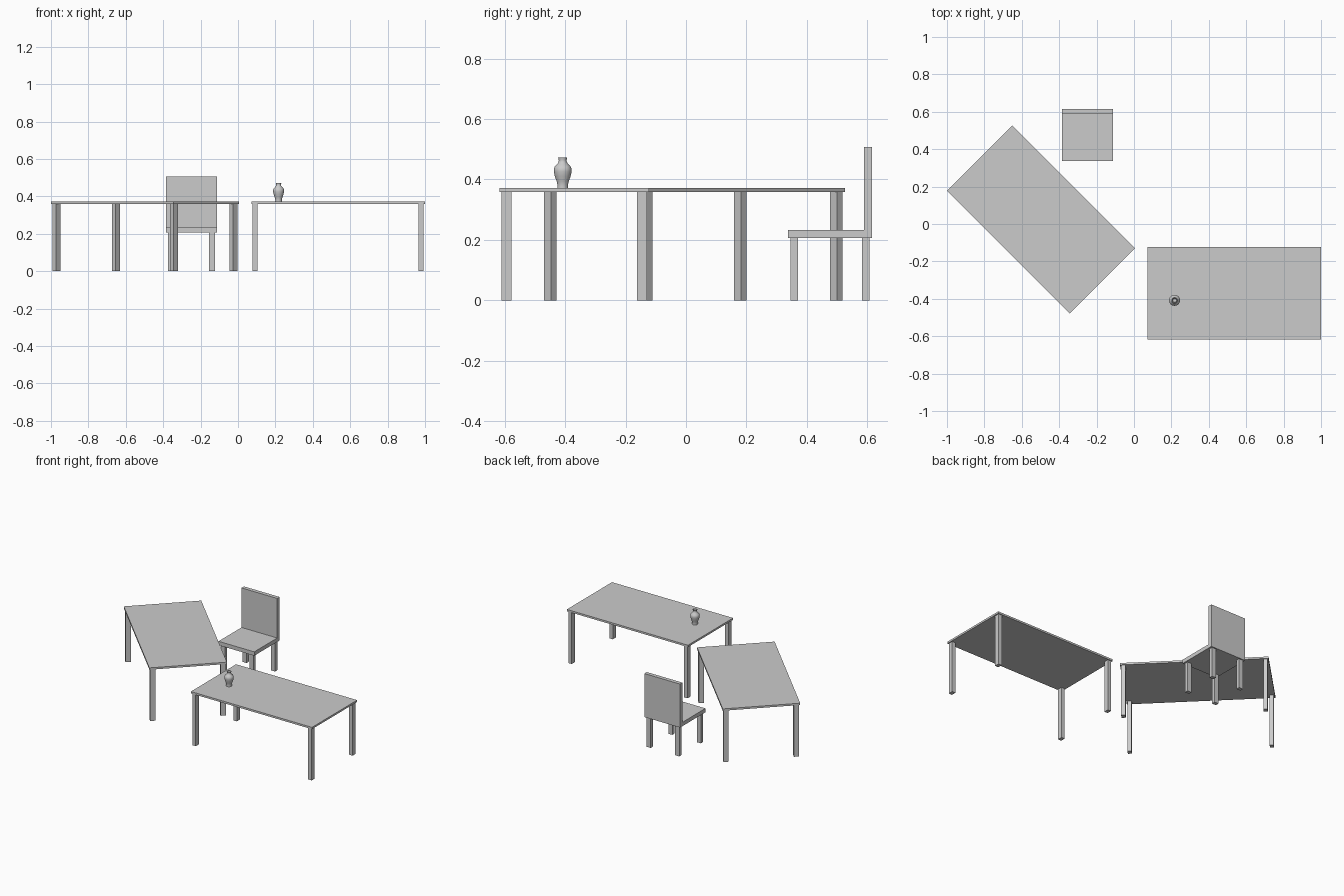
import bpy, bmesh
from math import radians
from mathutils import Matrix, Vector

if "Cube" in bpy.data.objects:
    bpy.data.objects.remove(bpy.data.objects["Cube"])


def box(name, lo, hi, frame):
    """Box between two corners, placed by a frame matrix."""
    lo, hi = Vector(lo), Vector(hi)
    bm = bmesh.new()
    bmesh.ops.create_cube(bm, size=1)
    bm.transform(Matrix.Translation((lo + hi) / 2) @ Matrix.Diagonal((*(hi - lo), 1)))
    mesh = bpy.data.meshes.new(name)
    bm.to_mesh(mesh)
    bm.free()
    obj = bpy.data.objects.new(name, mesh)
    obj.matrix_world = frame
    bpy.context.collection.objects.link(obj)
    return obj


def legs(name, half_x, half_y, size_x, size_y, top, frame):
    """Four legs whose outer faces lie at +-half_x, +-half_y."""
    for sx, xn in ((-1, "left"), (1, "right")):
        for sy, yn in ((-1, "front"), (1, "back")):
            cx, cy = sx * (half_x - size_x / 2), sy * (half_y - size_y / 2)
            box(f"{name}_{yn}_{xn}_leg",
                (cx - size_x / 2, cy - size_y / 2, 0),
                (cx + size_x / 2, cy + size_y / 2, top), frame)


def table(name, x, y, angle):
    frame = Matrix.Translation((x, y, 0)) @ Matrix.Rotation(radians(angle), 4, 'Z')
    hx, hy = 0.464, 0.247
    box(f"{name}_top", (-hx, -hy, 0.359), (hx, hy, 0.372), frame)
    legs(name, hx - 0.007, hy - 0.006, 0.026, 0.033, 0.359, frame)


# Two matching tables
table("straight_table", 0.535, -0.370, 0)
table("turned_table", -0.497, 0.024, -45)

# Chair
chair = Matrix.Translation((-0.249, 0.477, 0))
box("chair_seat", (-0.137, -0.139, 0.206), (0.137, 0.112, 0.233), chair)
box("chair_back", (-0.137, 0.112, 0.206), (0.137, 0.139, 0.507), chair)
legs("chair", 0.125, 0.131, 0.031, 0.025, 0.206, chair)

# Vase: lathed profile (radius, height) with a hollow mouth
profile = [(0, 0), (0.018, 0), (0.0175, 0.010), (0.020, 0.022), (0.026, 0.038),
           (0.0295, 0.054), (0.0295, 0.063), (0.026, 0.071), (0.018, 0.079),
           (0.0135, 0.086), (0.013, 0.092), (0.015, 0.100),
           (0.012, 0.099), (0.010, 0.088), (0.012, 0.078), (0, 0.070)]
bm = bmesh.new()
verts = [bm.verts.new((r, 0, z)) for r, z in profile]
edges = [bm.edges.new(pair) for pair in zip(verts, verts[1:])]
bmesh.ops.spin(bm, geom=verts + edges, cent=(0, 0, 0), axis=(0, 0, 1),
               angle=radians(360), steps=24)
bmesh.ops.remove_doubles(bm, verts=bm.verts, dist=0.0001)
bmesh.ops.recalc_face_normals(bm, faces=bm.faces)
mesh = bpy.data.meshes.new("vase")
bm.to_mesh(mesh)
bm.free()
vase = bpy.data.objects.new("vase", mesh)
vase.location = (0.217, -0.408, 0.372)
bpy.context.collection.objects.link(vase)
bpy.context.view_layer.objects.active = vase
vase.select_set(True)
bpy.ops.object.shade_smooth_by_angle(angle=radians(40))
